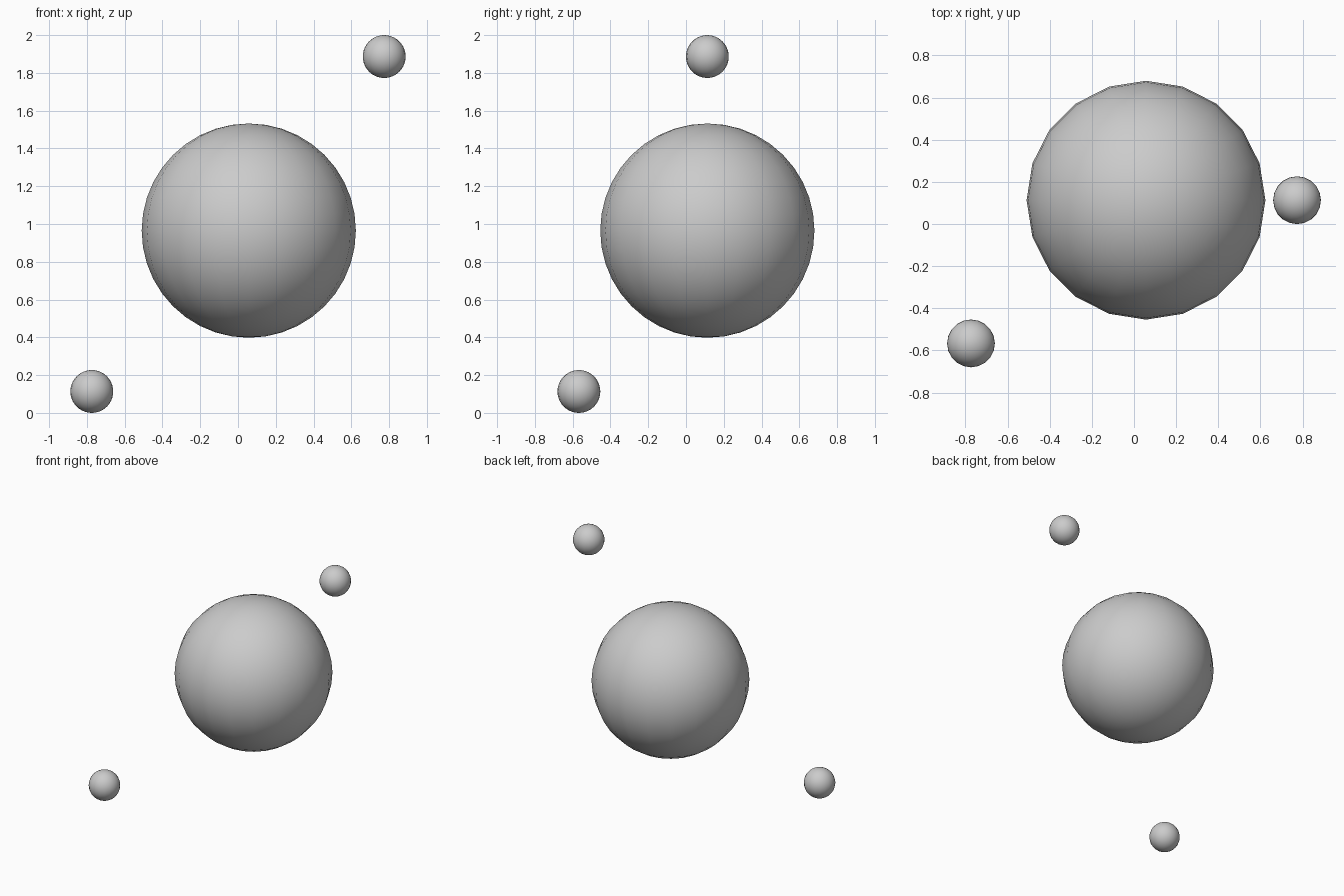
import bpy

if "Cube" in bpy.data.objects:
    bpy.data.objects.remove(bpy.data.objects["Cube"])


def ball(name, radius, location):
    """Smooth shaded ball with 20 sides around and 20 rings."""
    bpy.ops.mesh.primitive_uv_sphere_add(
        segments=20, ring_count=20, radius=radius, location=location)
    obj = bpy.context.object
    obj.name = name
    bpy.ops.object.shade_smooth()
    return obj


R = 0.567        # large ball
r = R / 5        # small balls

# Large central ball
ball("large_ball", R, (0.057, 0.113, 0.965))

# Small balls: one high on the right, one low at the front left
ball("small_ball_upper", r, (0.774, 0.113, 2 - r))
ball("small_ball_lower", r, (-0.774, -0.567, r))
